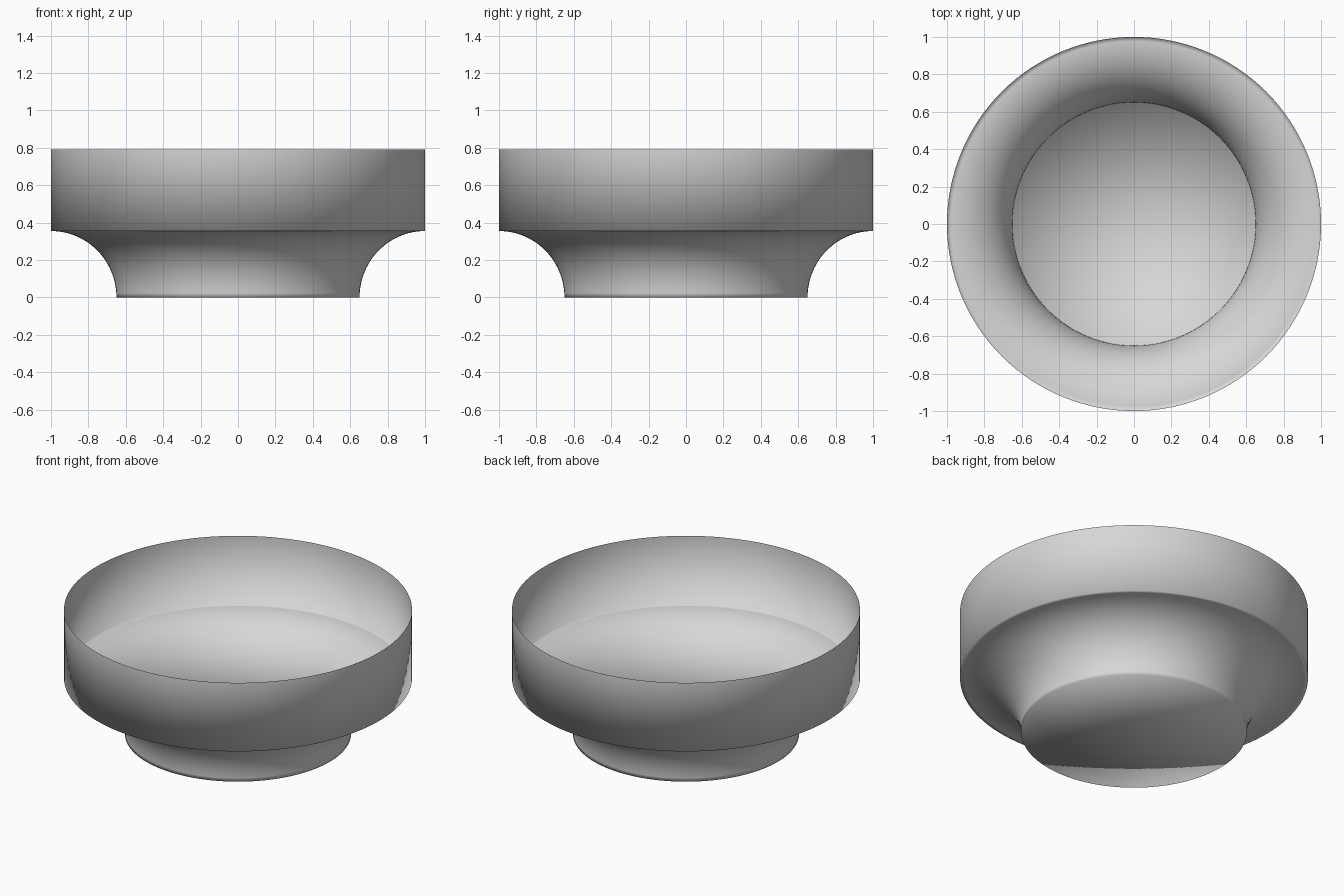
import bpy
import bmesh
import math

if "Cube" in bpy.data.objects:
    bpy.data.objects.remove(bpy.data.objects["Cube"])

SEGMENTS = 128
COVE_STEPS = 24
FOOT_R, RIM_R = 0.65, 1.0
COVE_TOP, RIM_TOP = 0.355, 0.79

grey = bpy.data.materials.new("light_grey")
grey.diffuse_color = (0.68, 0.68, 0.68, 1)
grey.use_nodes = True
grey.node_tree.nodes["Principled BSDF"].inputs["Base Color"].default_value = grey.diffuse_color

# Profile: quarter-round cove from the foot up to the wall, then the straight wall
profile = []
for i in range(COVE_STEPS + 1):
    a = math.pi / 2 * i / COVE_STEPS
    profile.append((RIM_R - (RIM_R - FOOT_R) * math.cos(a), COVE_TOP * math.sin(a)))
profile.append((RIM_R, RIM_TOP))

bm = bmesh.new()
rings = []
for r, z in profile:
    rings.append([bm.verts.new((r * math.cos(2 * math.pi * k / SEGMENTS),
                                r * math.sin(2 * math.pi * k / SEGMENTS), z))
                  for k in range(SEGMENTS)])

# Thin shell of cove and wall
for low, high in zip(rings, rings[1:]):
    for k in range(SEGMENTS):
        n = (k + 1) % SEGMENTS
        bm.faces.new((low[k], low[n], high[n], high[k]))

# Flat floor, fanned from its middle
centre = bm.verts.new((0, 0, 0))
for k in range(SEGMENTS):
    bm.faces.new((centre, rings[0][(k + 1) % SEGMENTS], rings[0][k]))

# Softly shaded all over, open at the top
for f in bm.faces:
    f.smooth = True
mesh = bpy.data.meshes.new("bowl")
bm.to_mesh(mesh)
bm.free()
mesh.materials.append(grey)
bowl = bpy.data.objects.new("bowl", mesh)
bpy.context.collection.objects.link(bowl)
